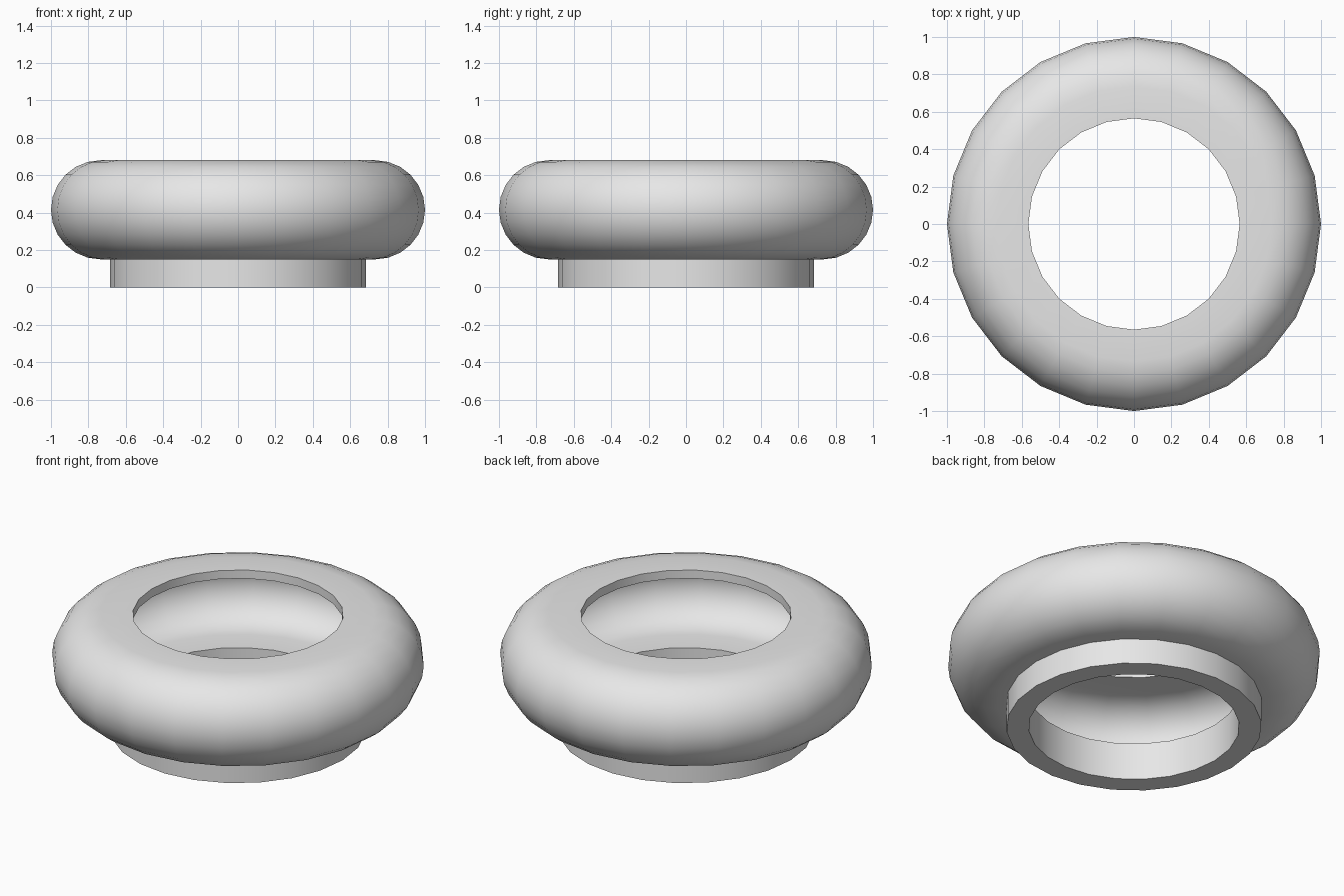
import bpy, bmesh
from math import cos, sin, pi, radians
from mathutils import Vector

cube = bpy.data.objects.get("Cube")
if cube:
    bpy.data.objects.remove(cube, do_unlink=True)

SEGMENTS = 24
HOLE, COLLAR, BEND = 0.565, 0.685, 0.735   # radii of the opening, collar and wall curve centre


def material(name, color):
    mat = bpy.data.materials.new(name)
    mat.use_nodes = True
    mat.diffuse_color = color
    mat.node_tree.nodes["Principled BSDF"].inputs["Base Color"].default_value = color
    return mat


def half_round(bottom, top, depth, steps=12):
    """Bulging wall section, from its bottom to its top."""
    mid, half = (bottom + top) / 2, (top - bottom) / 2
    angles = [-pi / 2 + pi * i / steps for i in range(steps + 1)]
    return [(BEND + depth * cos(a), mid + half * sin(a)) for a in angles]


def lathe(name, profile, mat):
    """Revolve a closed (radius, height) section about the z axis."""
    bm = bmesh.new()
    verts = [bm.verts.new((r, 0, z)) for r, z in profile]
    edges = [bm.edges.new((v, verts[i - 1])) for i, v in enumerate(verts)]
    bmesh.ops.spin(bm, geom=verts + edges, cent=(0, 0, 0), axis=(0, 0, 1),
                   angle=2 * pi, steps=SEGMENTS, use_merge=True)
    bmesh.ops.remove_doubles(bm, verts=bm.verts, dist=0.0001)
    bmesh.ops.recalc_face_normals(bm, faces=bm.faces)
    mesh = bpy.data.meshes.new(name)
    bm.to_mesh(mesh)
    bm.free()
    mesh.materials.append(mat)
    obj = bpy.data.objects.new(name, mesh)
    bpy.context.collection.objects.link(obj)
    bpy.ops.object.select_all(action="DESELECT")
    obj.select_set(True)
    bpy.context.view_layer.objects.active = obj
    bpy.ops.object.shade_smooth_by_angle(angle=radians(30))
    return obj


# Hollow rounded ring standing on a short collar, open at top and bottom
collar = [(HOLE, 0), (COLLAR, 0), (COLLAR, 0.15)]
outer_wall = half_round(0.15, 0.68, 0.265)
top_lip = [(HOLE, 0.68), (HOLE, 0.63)]
inner_wall = half_round(0.22, 0.63, 0.215)[::-1]
inner_floor = [(HOLE, 0.22)]

lathe("hollow_ring", collar + outer_wall + top_lip + inner_wall + inner_floor,
      material("light grey", (0.8, 0.8, 0.8, 1)))
